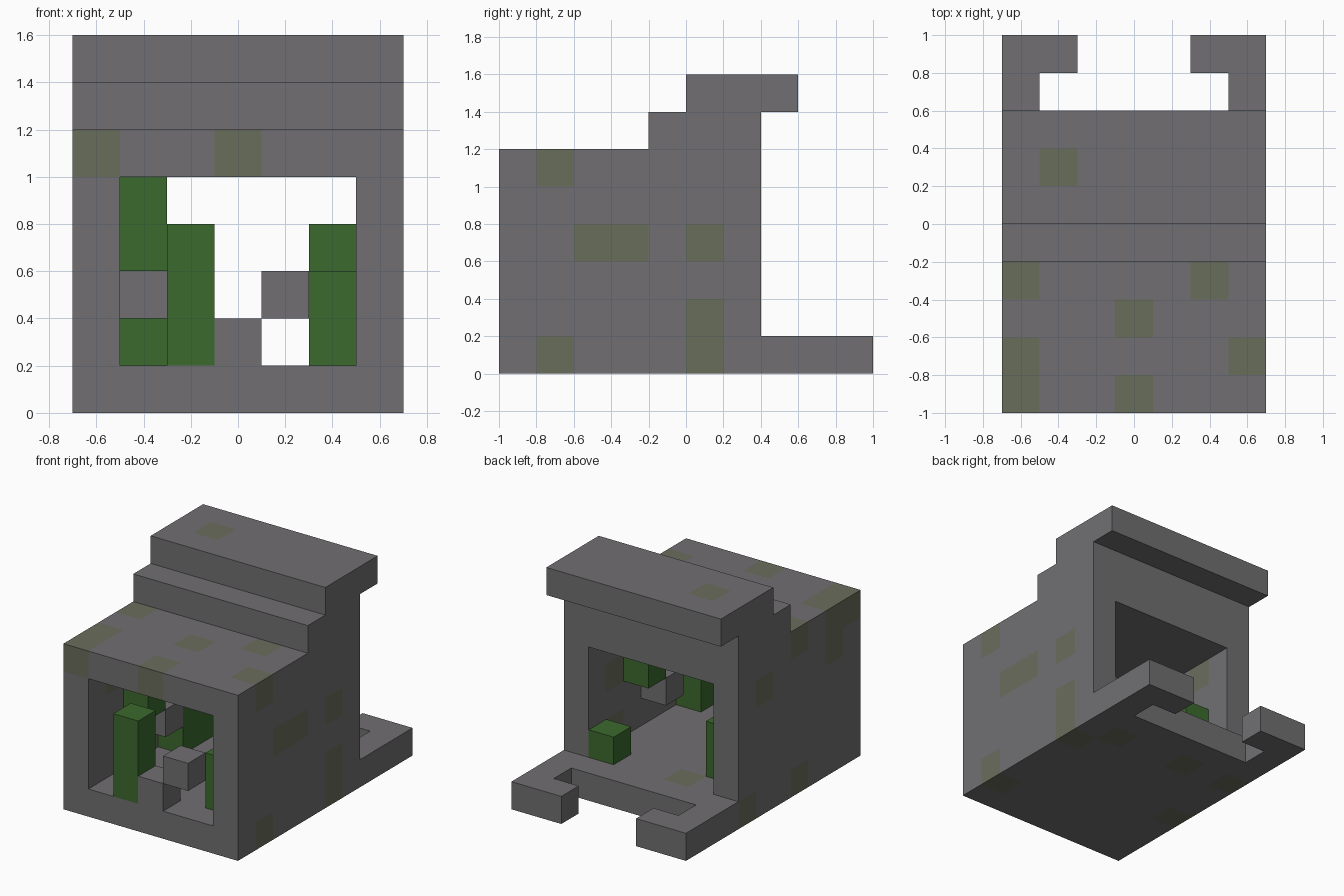
import bpy
import bmesh
from itertools import product
from mathutils import Vector

if "Cube" in bpy.data.objects:
    bpy.data.objects.remove(bpy.data.objects["Cube"], do_unlink=True)

CELL = 0.2
ORIGIN = Vector((-0.7, -1.0, 0.0))


def material(name, colour):
    mat = bpy.data.materials.new(name)
    mat.use_nodes = True
    mat.diffuse_color = (*colour, 1)
    bsdf = next(n for n in mat.node_tree.nodes if n.type == "BSDF_PRINCIPLED")
    bsdf.inputs["Base Color"].default_value = (*colour, 1)
    bsdf.inputs["Roughness"].default_value = 0.9
    return mat


stone = material("grey stone", (0.165, 0.159, 0.168))
moss = material("mossy stone", (0.141, 0.153, 0.105))
leaf = material("leaf green", (0.044, 0.144, 0.026))


def box(x, y, z):
    """Cells in half-open index ranges."""
    return set(product(range(*x), range(*y), range(*z)))


def build(name, cells, mats, mossy=()):
    """Outer skin of a set of cubic cells; mossy cells use the second material."""
    bm = bmesh.new()
    corners = {}

    def vert(p):
        if p not in corners:
            corners[p] = bm.verts.new(ORIGIN + Vector(p) * CELL)
        return corners[p]

    for c in sorted(cells):
        for axis, side in product(range(3), (0, 1)):
            neighbour = list(c)
            neighbour[axis] += 2 * side - 1
            if tuple(neighbour) in cells:
                continue
            u, v = (axis + 1) % 3, (axis + 2) % 3
            ring = []
            for du, dv in ((0, 0), (1, 0), (1, 1), (0, 1)):
                p = list(c)
                p[axis] += side
                p[u] += du
                p[v] += dv
                ring.append(vert(tuple(p)))
            face = bm.faces.new(ring if side else ring[::-1])
            face.material_index = int(c in mossy)
    mesh = bpy.data.meshes.new(name)
    bm.to_mesh(mesh)
    bm.free()
    for m in mats:
        mesh.materials.append(m)
    obj = bpy.data.objects.new(name, mesh)
    bpy.context.collection.objects.link(obj)
    return obj


# Ruin: floor with notched rear, hollow hall, stepped roof
ruin = box((0, 7), (0, 10), (0, 1))
ruin -= box((1, 6), (8, 9), (0, 1)) | box((2, 5), (9, 10), (0, 1))
ruin |= box((0, 7), (0, 7), (1, 6)) - box((1, 6), (0, 7), (1, 5))
ruin |= box((0, 7), (4, 7), (6, 7)) | box((0, 7), (5, 8), (7, 8))

# Rubble stones in the front opening
ruin |= {(3, 0, 1), (4, 0, 2)}

# Mossy cells: roof, left wall, right wall, floor
mossy = {(0, 3, 5), (0, 1, 5), (0, 0, 5), (3, 2, 5), (3, 0, 5), (5, 3, 5), (6, 1, 5), (1, 6, 7)}
mossy |= {(6, 2, 3), (6, 3, 3), (6, 5, 3), (6, 5, 1), (6, 5, 0), (6, 1, 0)}
mossy |= {(0, 5, 4), (0, 1, 4), (0, 3, 0), (0, 6, 0)}
mossy |= {(5, 6, 0), (2, 6, 0)}
build("ruin_walls", ruin, (stone, moss), mossy)

# Loose stones against the inner walls
for name, i in (("right_inner_stone", 1), ("left_inner_stone", 5)):
    build(name, {(i, 3, 2)}, (stone,))

# Plants
plants = {
    "front_plant": box((2, 3), (0, 1), (1, 4)),
    "right_hanging_plant": box((1, 2), (2, 3), (3, 5)),
    "right_bush": box((1, 2), (4, 6), (1, 3)),
    "left_front_plant": box((5, 6), (1, 2), (1, 3)),
    "left_upper_leaf": box((5, 6), (4, 5), (3, 4)),
    "left_rear_bush": box((5, 6), (6, 7), (1, 2)),
}
for name, cells in plants.items():
    build(name, cells, (leaf,))
